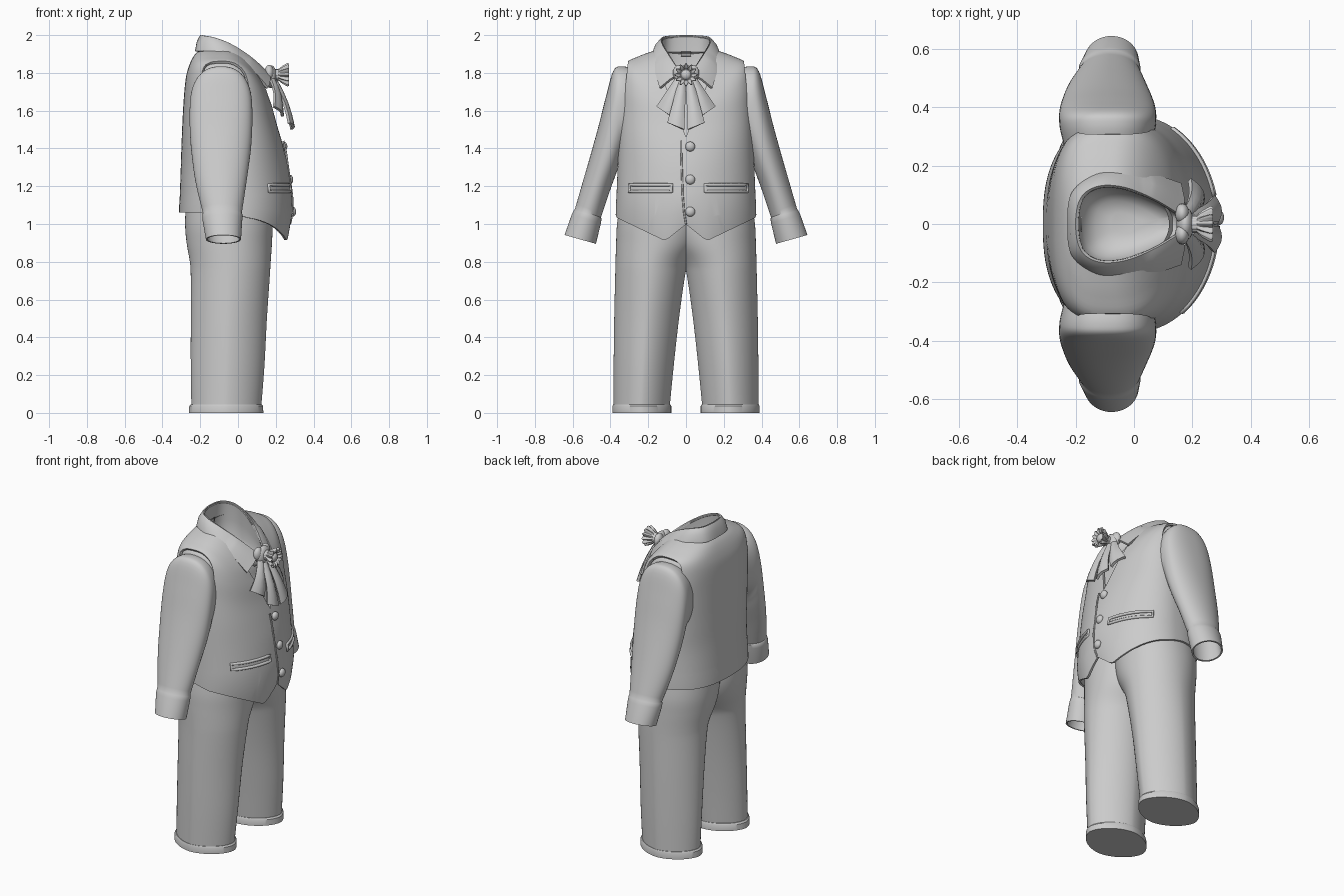
import bpy, bmesh, math
from mathutils import Vector as V

if "Cube" in bpy.data.objects:
    bpy.data.objects.remove(bpy.data.objects["Cube"])

N = 96


def finish(name, bm, thick=0, offset=-1, angle=35):
    bmesh.ops.recalc_face_normals(bm, faces=bm.faces[:])
    me = bpy.data.meshes.new(name)
    bm.to_mesh(me)
    bm.free()
    ob = bpy.data.objects.new(name, me)
    bpy.context.collection.objects.link(ob)
    bpy.ops.object.select_all(action='DESELECT')
    ob.select_set(True)
    bpy.context.view_layer.objects.active = ob
    if thick:
        m = ob.modifiers.new("thickness", 'SOLIDIFY')
        m.thickness, m.offset = thick, offset
        bpy.ops.object.modifier_apply(modifier=m.name)
    bpy.ops.object.shade_smooth_by_angle(angle=math.radians(angle))
    return ob


def skin(rings, closed=True, cap0=False, cap1=False):
    bm = bmesh.new()
    vs = [[bm.verts.new(p) for p in r] for r in rings]
    n = len(vs[0])
    for a, b in zip(vs, vs[1:]):
        for i in range(n if closed else n - 1):
            j = (i + 1) % n
            bm.faces.new((a[i], a[j], b[j], b[i]))
    if cap0:
        bm.faces.new(vs[0])
    if cap1:
        bm.faces.new(vs[-1])
    return bm


def spline(rows, sub=5):
    """Catmull-Rom interpolation of rows of numbers."""
    out = []
    for i in range(len(rows) - 1):
        p0, p1, p2, p3 = (rows[min(max(i + k, 0), len(rows) - 1)] for k in (-1, 0, 1, 2))
        for s in range(sub):
            t = s / sub
            out.append(tuple(0.5 * (2 * b + (c - a) * t + (2 * a - 5 * b + 4 * c - d) * t * t
                       + (3 * b - a - 3 * c + d) * t ** 3) for a, b, c, d in zip(p0, p1, p2, p3)))
    return out + [tuple(rows[-1])]


def spow(v, e):
    return math.copysign(abs(v) ** e, v)


def tube(name, pts, r, cyclic=False):
    cu = bpy.data.curves.new(name, 'CURVE')
    cu.dimensions, cu.bevel_depth, cu.bevel_resolution = '3D', r, 2
    sp = cu.splines.new('POLY')
    sp.points.add(len(pts) - 1)
    for q, p in zip(sp.points, pts):
        q.co = (*p, 1)
    sp.use_cyclic_u = cyclic
    ob = bpy.data.objects.new(name, cu)
    bpy.context.collection.objects.link(ob)


# Torso sections: z back, z side, z front, x back, x front, half width, x of widest point, boxiness
TORSO = [(1.15, 1.15, 1.15, -.308, .285, .368, 0, 0), (1.3, 1.3, 1.3, -.303, .265, .362, 0, 0),
         (1.45, 1.45, 1.42, -.298, .237, .357, -.01, .3), (1.62, 1.6, 1.53, -.29, .205, .352, -.03, .6),
         (1.76, 1.74, 1.62, -.278, .182, .347, -.05, .8), (1.83, 1.845, 1.67, -.262, .165, .325, -.07, .7),
         (1.885, 1.888, 1.71, -.237, .155, .25, -.08, .4), (1.92, 1.92, 1.75, -.207, .14, .16, -.08, 0)]


def torso_ring(row, inset=0.0):
    zb, zs, zf, xb, xf, w, xm, box = row
    ring = []
    for i in range(N):
        a = 2 * math.pi * i / N
        c, s = math.cos(a), math.sin(a)
        e = (1 if c > 0 else .8) - .2 * box
        x = xm + spow(c, e) * ((xf - xm if c > 0 else xm - xb) - inset)
        z = zs + ((zf if c > 0 else zb) - zs) * c * c
        ring.append(V((x, spow(s, e) * (w - inset), z - inset * .5)))
    return ring


def front_x(y, z):
    t = min(max((z - 1.15) / .15, 0), 1)
    return (.285 - .02 * t) * math.sqrt(1 - (y / .367) ** 2)


# Waistcoat with pointed hem, V neck and armholes
rings = [torso_ring(r) for r in spline(TORSO)]
low = torso_ring((1, 1, 1, -.312, .272, .372, 0, 0))
mid = torso_ring((1.1, 1.1, 1.1, -.311, .29, .371, 0, 0))
for p, q in zip(low, mid):
    y = abs(p.y)
    hem = .91 + (y - .11) * .48 if y > .11 else .91 + (.11 - y) * .8
    k = min(max((p.x + .05) / .1, 0), 1)
    p.z = 1.06 + (min(hem, 1.06) - 1.06) * k
    q.z = (p.z + 1.15) / 2
bm = skin([low, mid] + rings)
for s in (1, -1):
    bmesh.ops.bisect_plane(bm, geom=bm.verts[:] + bm.edges[:] + bm.faces[:],
                           plane_co=(0, s * .308, 1.85), plane_no=(0, s, .105), clear_outer=True)
    bmesh.ops.bisect_plane(bm, geom=bm.verts[:] + bm.edges[:] + bm.faces[:],
                           plane_co=(0, 0, 1.46), plane_no=(0, s, -.4))
cut = []
for f in bm.faces:
    c = f.calc_center_median()
    if c.x > .05 and c.z > 1.46 and abs(c.y) < .4 * (c.z - 1.46):
        cut.append(f)
bmesh.ops.delete(bm, geom=cut, context='FACES')
finish("waistcoat", bm, .014)

# Shirt body underneath
finish("shirt_body", skin([torso_ring(r, .02) for r in spline(TORSO)], cap0=True))

# Folded collar and neck lining
TOP = [(-.2, 0, 2), (-.182, .09, 1.997), (-.12, .13, 1.985), (-.03, .125, 1.95), (.07, .085, 1.885), (.165, .028, 1.80)]
EDGE = [(-.228, 0, 1.915), (-.213, .108, 1.915), (-.13, .17, 1.915), (-.03, .182, 1.888), (.068, .17, 1.825), (.162, .14, 1.722)]


def both_sides(pts):
    return spline([(x, -y, z) for x, y, z in pts[:0:-1]] + pts, 6)


top, edge = both_sides(TOP), both_sides(EDGE)
fall = []
for t in (0, .12, .5, 1):
    bulge = .01 * math.sin(math.pi * t)
    fall.append([V(a).lerp(V(b), t) + V((bulge * (1 if a[0] > .05 else -.5), bulge * a[1] * 5, bulge * .6))
                 for a, b in zip(top, edge)])
finish("collar", skin(fall, closed=False), .014)
lining = [[V((-.03 + (p[0] + .03) * k, p[1] * k, p[2] * m + 1.7 * (1 - m))) for p in top]
          for k, m in ((.95, 1), (.99, .6), (.96, .3), (.84, .1), (.6, -.02), (.3, -.06))]
finish("neck_lining", skin(lining, cap1=True), angle=60)
tube("collar_label", [(-.18, -.025, 1.915), (-.18, .025, 1.915), (-.18, .025, 1.89), (-.18, -.025, 1.89)], .003, True)

# Sleeve sections: outer y, z, inner y, z, x centre, x half depth
SLEEVE = [(.27, 1.82, .27, 1.42, -.09, .15), (.34, 1.835, .31, 1.4, -.09, .163),
          (.385, 1.81, .33, 1.37, -.09, .166), (.425, 1.67, .345, 1.34, -.09, .165),
          (.468, 1.5, .365, 1.28, -.09, .157), (.53, 1.28, .405, 1.17, -.09, .135),
          (.588, 1.08, .45, 1.035, -.083, .103)]
CUFF = [(.594, 1.072, .447, 1.03, -.083, .106), (.605, 1.05, .45, 1.005, -.083, .106),
        (.643, .942, .477, .895, -.077, .093), (.634, .94, .486, .898, -.077, .084),
        (.59, 1.06, .46, 1.02, -.083, .09), (.52, 1.25, .42, 1.15, -.09, .11)]


def sleeve_ring(row, s):
    yo, zo, yi, zi, xc, b = row
    o, i = V((xc, s * yo, zo)), V((xc, s * yi, zi))
    e = 1 - .15 * min(max((zo - 1.3) / .4, 0), 1)
    return [(o + i) / 2 + (o - i) / 2 * spow(math.cos(a), e) + V((b * spow(math.sin(a), e), 0, 0))
            for a in (2 * math.pi * k / 64 for k in range(64))]


# Trouser leg sections: z, inner y, outer y, x back, x front, pressed sharpness
LEG = [(.045, .085, .383, -.247, .124, 1.17), (.25, .065, .383, -.25, .14, 1.17), (.5, .037, .38, -.25, .153, 1.14),
       (.72, .006, .375, -.25, .168, 1.08), (.8, -.015, .373, -.255, .173, 1.05), (.9, -.07, .37, -.272, .18, 1),
       (1, -.09, .365, -.28, .183, .97), (1.14, -.08, .345, -.275, .18, .97)]
HEM = [(0, .078, .388, -.26, .134, 1.14), (.036, .078, .389, -.258, .133, 1.14), (.045, .083, .385, -.25, .125, 1.14)]


def leg_ring(row, s):
    z, yi, yo, xb, xf, e = row
    ring = []
    for k in range(N):
        a = 2 * math.pi * k / N
        ring.append(V(((xb + xf) / 2 + (xf - xb) / 2 * spow(math.cos(a), e),
                       s * ((yi + yo) / 2 + (yo - yi) / 2 * spow(math.sin(a), e)), z)))
    return ring


for s, side in ((1, "left"), (-1, "right")):
    finish(side + "_sleeve", skin([sleeve_ring(r, s) for r in spline(SLEEVE) + CUFF], cap0=True, cap1=True))
    finish(side + "_trouser_leg", skin([leg_ring(r, s) for r in HEM + spline(LEG)], cap0=True, cap1=True))
    # Welt pocket outline following the chest
    ys = [s * .2 + .0125 + .112 * (k / 5 - 1) for k in range(11)]
    loop = [(front_x(y, z) + .002, y, z) for z, row in ((1.172, ys), (1.207, ys[::-1])) for y in row]
    tube(side + "_pocket_welt", loop, .009, True)

# Front overlap edge
tube("front_overlap", [(front_x(-.025, z) + x, -.025 + .025 * t, z) for z, x, t in
     ((1.44, -.024, 0), (1.38, -.010, 0), (1.3, .001, .1), (1.15, .003, .3), (1.06, .005, .6), (1.0, -.008, 1))], .005)


def ball(name, loc, r, sc=(1, 1, 1)):
    bm = bmesh.new()
    bmesh.ops.create_uvsphere(bm, u_segments=20, v_segments=12, radius=r)
    for v in bm.verts:
        v.co = V((v.co.x * sc[0], v.co.y * sc[1], v.co.z * sc[2])) + V(loc)
    finish(name, bm)


# Buttons
for k, (x, z) in enumerate(((.243, 1.41), (.274, 1.235), (.29, 1.065))):
    ball(f"button_{k + 1}", (x, .022, z), .026, (.7, 1, 1))

# Neck bow: knot, flared tails and fluted brooch
ball("bow_knot", (.175, 0, 1.78), .055, (.55, 1.05, 1.1))
for s in (1, -1):
    ball("bow_loop", (.165, s * .035, 1.80), .035, (.7, 1, 1.2))
    for nm, a, b, c, d in (("front_tail", (.19, .005, 1.76), (.19, .035, 1.75), (.285, .012, 1.5), (.27, .095, 1.535)),
                           ("side_tail", (.175, .02, 1.77), (.17, .05, 1.77), (.235, .08, 1.57), (.19, .152, 1.62))):
        rows = []
        for t in (0, .25, .5, .75, 1):
            p, q = V(a).lerp(V(c), t), V(b).lerp(V(d), t)
            rows.append([V((v.x + .015 * math.sin(math.pi * u) + .012 * math.sin(math.pi * t), v.y * s, v.z))
                         for u in (0, .2, .4, .6, .8, 1) for v in (p.lerp(q, u),)])
        finish(nm, skin(rows, closed=False), .016, 0)


def flute(x, r, k):
    return [V((x, r * (1 + k * math.cos(12 * a)) * math.cos(a), 1.79 + r * (1 + k * math.cos(12 * a)) * math.sin(a)))
            for a in (2 * math.pi * i / 96 for i in range(96))]


finish("brooch", skin([flute(*r) for r in ((.185, .03, 0), (.215, .03, .05), (.235, .042, .12), (.262, .054, .16),
       (.27, .05, .16), (.262, .036, .1), (.25, .03, 0))], cap0=True, cap1=True))
ball("brooch_centre", (.25, 0, 1.79), .027, (.7, 1, 1))
